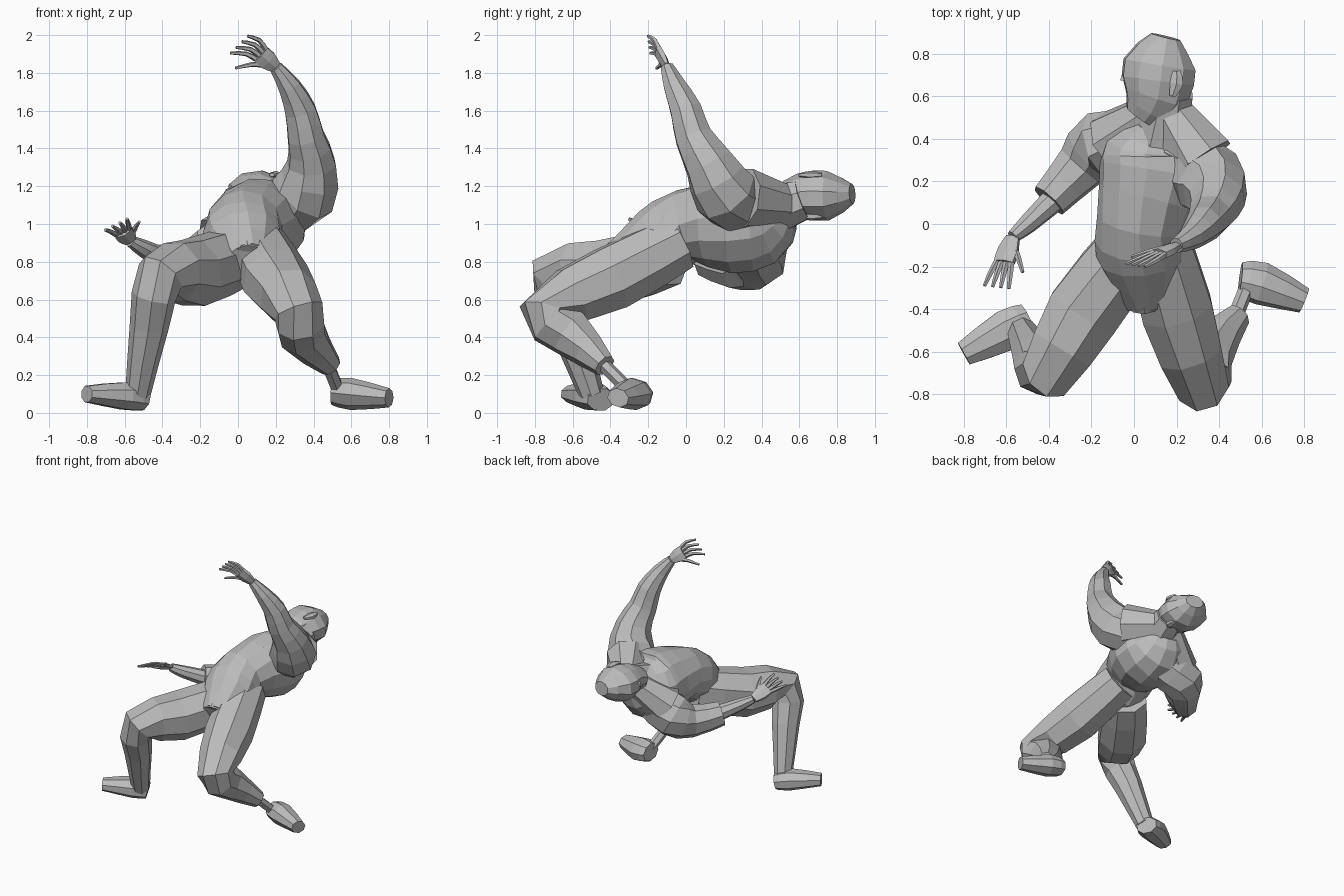
import bpy
import bmesh
import math
from mathutils import Vector

cube = bpy.data.objects.get("Cube")
if cube:
    bpy.data.objects.remove(cube, do_unlink=True)

grey = bpy.data.materials.new("plain_grey")
grey.use_nodes = True
shade = (.5, .5, .5, 1)
grey.diffuse_color = shade
grey.node_tree.nodes["Principled BSDF"].inputs["Base Color"].default_value = shade


def add_midpoints(joints):
    """Insert a smoothly curved ring between each pair of joints."""
    padded = [joints[0], *joints, joints[-1]]
    rings = []
    for before, start, end, after in zip(padded, padded[1:], padded[2:], padded[3:]):
        rings.append(start)
        rings.append((start + end) * 9 / 16 - (before + after) / 16)
    rings.append(joints[-1])
    return rings


def loft(name, joints, width_axis, end_axis=None, depth=1, sides=8):
    """Skin a limb through joints (x, y, z, radius) with flat faces.
    The width axis may turn towards end_axis; depth squashes the section."""
    rings = add_midpoints([Vector(joint) for joint in joints])
    centres = [ring.to_3d() for ring in rings]
    start_axis = Vector(width_axis)
    end_axis = Vector(end_axis or width_axis)
    last = len(rings) - 1
    bm = bmesh.new()
    loops = []
    for i, ring in enumerate(rings):
        centre = centres[i]
        before = (centre - centres[max(i - 1, 0)]).normalized()
        after = (centres[min(i + 1, last)] - centre).normalized()
        tangent = (before + after).normalized()
        axis = start_axis.lerp(end_axis, i / last)
        u = (axis - tangent * axis.dot(tangent)).normalized()
        v = tangent.cross(u) * depth
        loop = []
        for k in range(sides):
            angle = math.tau * (k + .5) / sides
            offset = u * math.cos(angle) + v * math.sin(angle)
            loop.append(bm.verts.new(centre + offset * ring.w * 1.04))
        loops.append(loop)
    for low, high in zip(loops, loops[1:]):
        for k in range(sides):
            n = (k + 1) % sides
            bm.faces.new((low[k], low[n], high[n], high[k]))
    bm.faces.new(loops[0][::-1])
    bm.faces.new(loops[-1])
    bmesh.ops.recalc_face_normals(bm, faces=bm.faces)
    mesh = bpy.data.meshes.new(name)
    bm.to_mesh(mesh)
    bm.free()
    mesh.materials.append(grey)
    obj = bpy.data.objects.new(name, mesh)
    bpy.context.collection.objects.link(obj)


def hand(side, wrist, knuckles, across, curl):
    """Flat palm with four fanned fingers and a thumb on the far side."""
    wrist, knuckles = Vector(wrist), Vector(knuckles)
    across, curl = Vector(across).normalized(), Vector(curl)
    forward = (knuckles - wrist).normalized()
    middle = wrist.lerp(knuckles, .5)

    loft(f"{side}_palm", [(*wrist, .035), (*middle, .055), (*knuckles, .055)],
         across, depth=.45, sides=6)

    def finger(name, base, direction):
        bend = base + direction * .06
        tip = bend + (direction + curl) * .06
        loft(f"{side}_{name}", [(*base, .015), (*bend, .013), (*tip, .008)],
             across, sides=5)

    names = ("little_finger", "ring_finger", "middle_finger", "index_finger")
    for i, name in enumerate(names):
        fan = across * (i - 1.5)
        finger(name, knuckles + fan * .025, forward + fan * .15)
    finger("thumb", middle - across * .035, forward * .8 - across * .6)


# Torso, leaning back and rolled so the left shoulder is high
loft("torso", [
    (.06, -.37, .8, .11),
    (.03, -.15, .9, .2),
    (.03, 0, .99, .2),
    (.1, .25, .99, .26),
    (.1, .4, 1, .23),
    (.12, .5, 1.07, .13)], (1, 0, .1), (.8, 0, .6), depth=.93, sides=12)
loft("groin_flap", [
    (.03, -.2, 1.03, .05),
    (.05, -.4, .86, .06)], (1, 0, 0), depth=.6, sides=6)

# Shoulder muscles running from the neck
loft("left_trapezius", [
    (.16, .54, 1.1, .1),
    (.32, .3, 1.14, .16)], (0, 0, 1))
loft("right_trapezius", [
    (.1, .52, 1.08, .1),
    (-.08, .38, .9, .16)], (0, 0, 1))

# Neck and head, face turned towards -x
loft("neck", [
    (.13, .4, 1.05, .14),
    (.17, .62, 1.13, .11)], (1, 0, 0))
loft("head", [
    (.04, .5, 1.13, .09),
    (.1, .6, 1.15, .15),
    (.12, .75, 1.15, .17),
    (.15, .88, 1.16, .07)], (1, 0, -.1), depth=.75, sides=10)
loft("nose", [
    (-.02, .75, 1.17, .01),
    (-.04, .67, 1.17, .03)], (1, 0, 0), depth=.8, sides=6)
for side, name in ((1, "left_ear"), (-1, "right_ear")):
    height = 1.15 + side * .11
    loft(name, [
        (.18, .6, height, .015),
        (.2, .66, height, .035),
        (.2, .72, height, .02)], (1, 0, 0), depth=.6, sides=6)

# Left arm, raised
loft("left_arm", [
    (.2, .32, 1.06, .14),
    (.35, .21, 1.16, .17),
    (.39, .12, 1.32, .13),
    (.36, .04, 1.46, .1),
    (.33, 0, 1.6, .085),
    (.27, -.06, 1.73, .06),
    (.2, -.1, 1.83, .035)], (1, 0, .2))
hand("left", (.2, -.1, 1.83), (.12, -.14, 1.9), (.7, -.1, .7), (-.5, -.2, -.4))

# Right arm, hanging back, with a wide sleeve ending at the elbow
loft("right_sleeve", [
    (0, .36, .9, .16),
    (-.15, .37, .82, .16),
    (-.25, .27, .77, .12),
    (-.4, .11, .81, .09)], (0, .2, 1))
loft("right_forearm", [
    (-.36, .13, .8, .06),
    (-.5, 0, .87, .045),
    (-.57, -.06, .91, .03)], (0, .2, 1))
hand("right", (-.57, -.06, .91), (-.61, -.18, .96), (-.9, .1, -.45), (0, -.2, -.1))

# Left leg, knee forward and low, trouser hem above a thin ankle
loft("left_leg", [
    (.1, -.04, .9, .15),
    (.2, -.4, .71, .175),
    (.32, -.75, .54, .13),
    (.34, -.61, .42, .125),
    (.49, -.43, .25, .06)], (1, .2, 0))
loft("left_ankle", [
    (.47, -.45, .27, .035),
    (.53, -.3, .12, .035)], (1, .2, 0), sides=6)
loft("left_foot", [
    (.5, -.26, .11, .08),
    (.6, -.28, .1, .1),
    (.8, -.36, .08, .06)], (.3, .9, -.3), depth=.8)

# Right leg, knee high and shin nearly upright
loft("right_leg", [
    (0, -.1, .83, .16),
    (-.24, -.42, .74, .18),
    (-.41, -.7, .73, .13),
    (-.47, -.62, .46, .1),
    (-.53, -.5, .1, .065)], (1, -.5, 0))
loft("right_foot", [
    (-.5, -.45, .07, .08),
    (-.6, -.5, .09, .1),
    (-.8, -.61, .1, .06)], (-.5, .9, 0), depth=.75)
